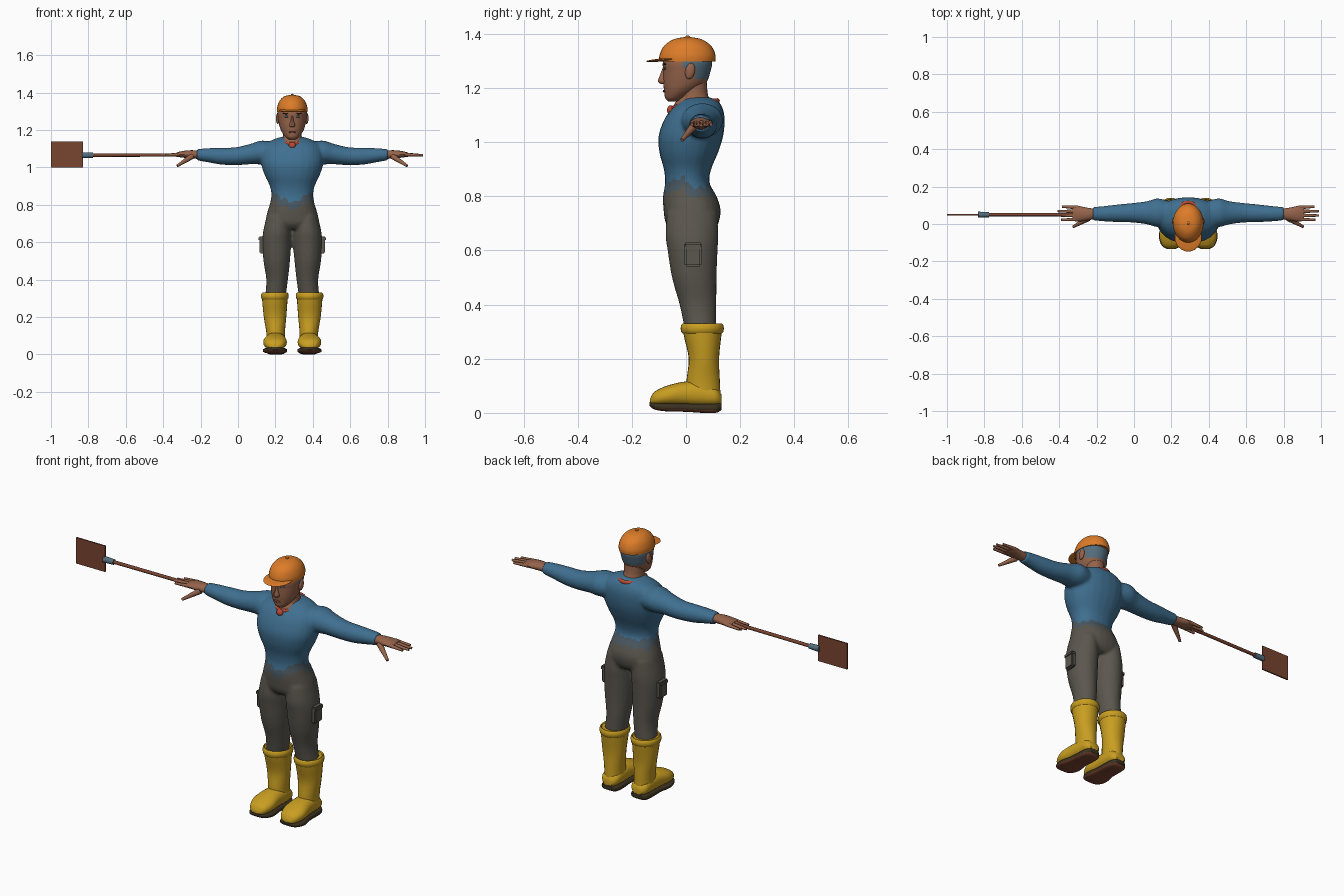
import bpy, bmesh, math
from mathutils import Matrix, Vector

old = bpy.data.objects.get("Cube")
if old:
    bpy.data.objects.remove(old, do_unlink=True)

CX = 0.29            # the figure stands off-centre, the shovel fills the other side
SIDES = (("left", 1), ("right", -1))


def material(name, *rgb):
    m = bpy.data.materials.new(name)
    m.use_nodes = True
    m.diffuse_color = (*rgb, 1)
    m.node_tree.nodes["Principled BSDF"].inputs["Base Color"].default_value = (*rgb, 1)
    return m


shirt = material("shirt blue", .05, .16, .28)
dusty = material("dusty waist", .07, .10, .125)
trousers = material("trouser grey", .105, .095, .078)
yellow = material("boot yellow", .58, .34, .015)
dark = material("sole dark", .045, .032, .015)
orange = material("cap orange", .72, .20, .022)
skin = material("skin", .30, .125, .07)
hair = material("hair blue grey", .09, .155, .21)
rust = material("rust brown", .19, .058, .03)
red = material("scarf red", .48, .07, .035)


def finish(name, bm, mats, angle=40):
    bmesh.ops.recalc_face_normals(bm, faces=bm.faces)
    mesh = bpy.data.meshes.new(name)
    bm.to_mesh(mesh)
    bm.free()
    obj = bpy.data.objects.new(name, mesh)
    bpy.context.collection.objects.link(obj)
    for m in mats:
        mesh.materials.append(m)
    smooth(obj, angle)
    return obj


def smooth(obj, angle):
    bpy.ops.object.select_all(action='DESELECT')
    obj.select_set(True)
    bpy.context.view_layer.objects.active = obj
    bpy.ops.object.shade_smooth_by_angle(angle=math.radians(angle))


def spline(rings, steps):
    """Smooth curve through the rings."""
    r = [Vector(v) for v in rings]
    out = []
    for i in range(len(r) - 1):
        a, b, c, d = r[max(i - 1, 0)], r[i], r[i + 1], r[min(i + 2, len(r) - 1)]
        for k in range(steps):
            t = k / steps
            out.append(b + (c - a) * t / 2 + (a * 2 - b * 5 + c * 4 - d) * t * t / 2
                       + (b * 3 - a - c * 3 + d) * t ** 3 / 2)
    return out + [r[-1]]


def loft(name, axis, rings, mats, s=1, sides=24, power=2, steps=4, angle=40):
    """Skin of ellipses: each ring is position, two centres, two radii."""
    bm = bmesh.new()
    place = {"x": lambda t, a, b: (t, a, b), "y": lambda t, a, b: (a, t, b),
             "z": lambda t, a, b: (a, b, t)}[axis]
    bend = lambda v: math.copysign(abs(v) ** (2 / power), v)
    loops = []
    for t, a, b, ra, rb in spline(rings, steps):
        loop = []
        for i in range(sides):
            w = math.tau * i / sides
            x, y, z = place(t, a + ra * bend(math.cos(w)), b + rb * bend(math.sin(w)))
            loop.append(bm.verts.new((x * s + CX, y, z)))
        loops.append(loop)
    for p, q in zip(loops, loops[1:]):
        for i in range(sides):
            j = (i + 1) % sides
            bm.faces.new((p[i], p[j], q[j], q[i]))
    bm.faces.new(loops[0])
    bm.faces.new(loops[-1])
    return finish(name, bm, mats, angle)


def upright(*rows):
    """Rows of height, centre x, half width, front y, back y."""
    return [(z, c, (f + b) / 2, h, (b - f) / 2) for z, c, h, f, b in rows]


def ball(name, centre, radii, mat, s=1, tilt=0):
    bm = bmesh.new()
    m = (Matrix.Translation((centre[0] * s + CX, centre[1], centre[2]))
         @ Matrix.Rotation(tilt, 4, 'X') @ Matrix.Diagonal((*radii, 1)))
    bmesh.ops.create_uvsphere(bm, u_segments=24, v_segments=12, radius=1, matrix=m)
    return finish(name, bm, [mat])


def rod(name, start, end, r1, r2, mat, s=1):
    a, b = (Vector((p[0] * s + CX, p[1], p[2])) for p in (start, end))
    m = Matrix.Translation((a + b) / 2) @ (b - a).to_track_quat('Z', 'Y').to_matrix().to_4x4()
    bm = bmesh.new()
    bmesh.ops.create_cone(bm, cap_ends=True, segments=12, radius1=r1, radius2=r2,
                          depth=(b - a).length, matrix=m)
    return finish(name, bm, [mat])


def box(name, centre, size, mat, bevel=0.0, s=1):
    bm = bmesh.new()
    m = Matrix.Translation((centre[0] * s + CX, *centre[1:])) @ Matrix.Diagonal((*size, 1))
    bmesh.ops.create_cube(bm, size=1, matrix=m)
    if bevel:
        bmesh.ops.bevel(bm, geom=bm.edges[:], offset=bevel, segments=2, affect='EDGES')
    return finish(name, bm, [mat], 30)


def band(name, centre, rx, ry, thick, height, mat, tilt=0, s=1):
    """Elliptical ring with a rounded section."""
    bm = bmesh.new()
    n, k = 32, 8
    turn = Matrix.Rotation(tilt, 3, 'X')
    v = []
    for i in range(n):
        w = math.tau * i / n
        for j in range(k):
            u = math.tau * j / k
            o = thick * math.cos(u)
            p = turn @ Vector(((rx + o) * math.cos(w), (ry + o) * math.sin(w), height * math.sin(u)))
            v.append(bm.verts.new(p + Vector((centre[0] * s + CX, *centre[1:]))))
    for i in range(n):
        for j in range(k):
            i2, j2 = (i + 1) % n, (j + 1) % k
            bm.faces.new((v[i * k + j], v[i2 * k + j], v[i2 * k + j2], v[i * k + j2]))
    return finish(name, bm, [mat], 60)


# Clothed body: torso, legs and arms fused into one skin
parts = [loft("clothed_body", "z", upright(
    (.67, 0, .09, -.05, .10), (.70, 0, .14, -.075, .12), (.75, 0, .136, -.083, .128),
    (.80, 0, .121, -.085, .113), (.85, 0, .112, -.077, .087), (.90, 0, .12, -.082, .093),
    (.96, 0, .148, -.098, .118), (1.02, 0, .166, -.102, .137), (1.08, 0, .166, -.082, .143),
    (1.12, 0, .15, -.055, .137), (1.15, 0, .10, -.02, .12), (1.165, 0, .05, 0, .09)),
    [shirt, dusty, trousers], power=2.2)]
for side, s in SIDES:
    parts.append(loft(side + "_leg", "z", upright(
        (.74, .075, .062, -.07, .115), (.66, .08, .075, -.076, .12), (.60, .083, .077, -.068, .117),
        (.50, .083, .071, -.052, .113), (.40, .081, .058, -.024, .112), (.31, .09, .055, -.005, .112)),
        [], s))
    parts.append(loft(side + "_sleeve", "x", [
        (.08, .055, 1.075, .06, .055), (.16, .06, 1.08, .077, .064), (.22, .06, 1.072, .062, .055),
        (.30, .06, 1.06, .052, .048), (.38, .057, 1.06, .047, .045), (.45, .055, 1.065, .041, .038),
        (.51, .055, 1.068, .036, .03)], [], s))
bpy.ops.object.select_all(action='DESELECT')
for p in parts:
    p.select_set(True)
body = parts[0]
bpy.context.view_layer.objects.active = body
bpy.ops.object.join()
fuse = body.modifiers.new("fuse", 'REMESH')
fuse.mode, fuse.voxel_size = 'VOXEL', .008
relax = body.modifiers.new("relax", 'SMOOTH')
relax.factor, relax.iterations = .5, 4
for mod in ("fuse", "relax"):
    bpy.ops.object.modifier_apply(modifier=mod)

# Ragged hem: shirt, faded waist, trousers
for f in body.data.polygons:
    x, y, z = f.center
    off = abs(x - CX)
    hem = (.77 + .55 * off if y < 0 else .80) + .012 * math.sin(x * 130) * math.cos(y * 90)
    f.material_index = 0 if z > hem + .04 else 1 if z > hem else 2
smooth(body, 60)

for side, s in SIDES:
    # Hands
    loft(side + "_palm", "x", [
        (.49, .055, 1.067, .026, .022), (.54, .053, 1.07, .034, .022),
        (.59, .055, 1.07, .042, .017), (.62, .056, 1.068, .038, .011)], [skin], s, sides=16)
    for i, tip in enumerate((.68, .70, .70, .675)):
        y = .025 + .021 * i
        rod(f"{side}_finger_{i + 1}", (.59, y, 1.07), (tip, y * 1.12 - .006, 1.065), .0105, .006, skin, s)
    rod(side + "_thumb", (.535, .03, 1.06), (.615, -.015, 1.008), .016, .007, skin, s)

    # Cargo pockets
    box(side + "_pocket", (.163, .026, .58), (.026, .062, .08), trousers, .006, s)
    box(side + "_pocket_flap", (.166, .026, .618), (.03, .068, .024), trousers, .006, s)

    # Boots
    loft(side + "_boot_shaft", "z", upright(
        (.05, .088, .048, 0, .128), (.12, .089, .05, .002, .125), (.20, .092, .06, .01, .122),
        (.28, .093, .067, -.007, .13), (.325, .093, .069, -.015, .135)), [yellow], s)
    band(side + "_boot_rim", (.093, .06, .312), .067, .073, .007, .018, yellow, s=s)
    loft(side + "_boot_foot", "y", [
        (-.133, .092, .042, .018, .01), (-.115, .092, .053, .046, .026), (-.065, .092, .064, .063, .038),
        (0, .09, .07, .056, .046), (.06, .088, .068, .052, .046), (.11, .088, .06, .046, .035),
        (.131, .088, .05, .026, .018)], [yellow], s, power=2.3)
    sole = loft(side + "_boot_sole", "y", [
        (-.134, .092, .033, .022, .008), (-.115, .092, .025, .05, .013), (-.065, .092, .021, .065, .016),
        (0, .09, .02, .055, .016), (.06, .088, .018, .053, .018), (.11, .088, .018, .048, .018),
        (.132, .088, .024, .028, .012)], [dark, rust], s, power=3)
    for f in sole.data.polygons:
        f.material_index = int(f.normal.z < -.6)

# Neck and head, with hair on the back
loft("neck", "z", upright(
    (1.11, 0, .075, -.055, .12), (1.145, 0, .06, -.04, .105), (1.17, 0, .05, -.022, .082),
    (1.25, 0, .05, -.02, .075)), [skin])
head = loft("head", "z", upright(
    (1.15, 0, .018, -.066, -.03), (1.163, 0, .036, -.077, -.005), (1.19, 0, .056, -.081, .04),
    (1.22, 0, .068, -.084, .075), (1.26, 0, .076, -.084, .09), (1.30, 0, .078, -.084, .096),
    (1.35, 0, .06, -.055, .075)), [skin, hair], sides=32, steps=6)
for f in head.data.polygons:
    _, y, z = f.center
    f.material_index = int(z > 1.235 and y > .035 or z > 1.275 and y > -.02)
loft("nose", "z", upright(
    (1.215, 0, .012, -.094, -.06), (1.225, 0, .016, -.104, -.06), (1.25, 0, .009, -.095, -.06),
    (1.28, 0, .007, -.084, -.06)), [skin], sides=12)
ball("mouth", (0, -.081, 1.188), (.02, .005, .005), rust)
for side, s in SIDES:
    ball(side + "_ear", (.077, .015, 1.262), (.01, .018, .03), skin, s, -.2)
    ball(side + "_eye", (.03, -.078, 1.272), (.013, .004, .005), hair, s)
    ball(side + "_eyebrow", (.032, -.078, 1.288), (.018, .005, .004), dark, s)

# Cap
loft("cap_crown", "z", upright(
    (1.297, 0, .081, -.099, .108), (1.32, 0, .081, -.098, .109), (1.35, 0, .071, -.085, .097),
    (1.37, 0, .056, -.063, .075), (1.382, 0, .037, -.038, .05), (1.388, 0, .006, -.002, .013)),
    [orange], sides=32)
ball("cap_button", (0, .006, 1.389), (.008, .008, .005), orange)
ball("cap_brim", (0, -.07, 1.305), (.072, .078, .006), orange, tilt=.09)

# Neck scarf
band("scarf", (0, .035, 1.138), .064, .083, .008, .011, red, tilt=.16)
ball("scarf_knot", (0, -.057, 1.118), (.019, .013, .018), red)

# Shovel
rod("shovel_shaft", (-.56, .05, 1.067), (-1.10, .05, 1.065), .009, .009, rust)
rod("shovel_ferrule", (-1.065, .05, 1.065), (-1.125, .05, 1.065), .014, .016, hair)
box("shovel_blade", (-1.204, .05, 1.069), (.172, .008, .14), rust)
